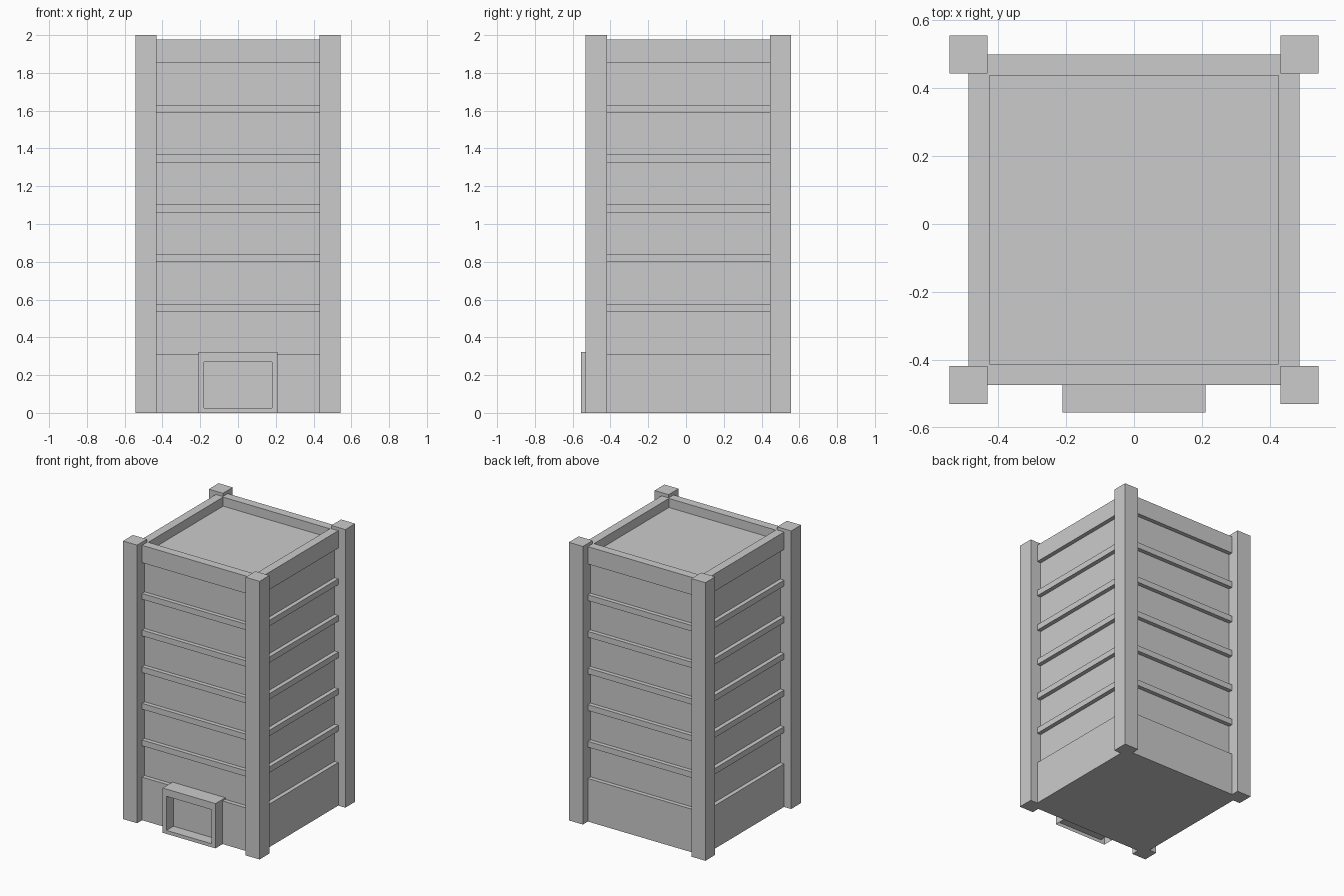
import bpy, bmesh

if "Cube" in bpy.data.objects:
    bpy.data.objects.remove(bpy.data.objects["Cube"])

YC = 0.0125          # tower centre, the doorway fills the rest of the depth
OUT, WALL, INNER = 0.487, 0.457, 0.425


def finish(name, bm):
    bmesh.ops.recalc_face_normals(bm, faces=bm.faces)
    mesh = bpy.data.meshes.new(name)
    bm.to_mesh(mesh)
    bm.free()
    obj = bpy.data.objects.new(name, mesh)
    bpy.context.collection.objects.link(obj)
    return obj


def box(bm, x0, x1, y0, y1, z0, z1):
    verts = bmesh.ops.create_cube(bm, size=1)["verts"]
    for v in verts:
        v.co.x = x1 if v.co.x > 0 else x0
        v.co.y = y1 if v.co.y > 0 else y0
        v.co.z = z1 if v.co.z > 0 else z0
    return verts


# Tower: stepped square profile with base, floor ledges, parapet and sunken roof
profile = [(OUT, 0), (OUT, 0.31), (WALL, 0.31)]
for i in range(5):
    z = 0.535 + i * 0.2635
    profile += [(WALL, z), (OUT, z), (OUT, z + 0.042), (WALL, z + 0.042)]
profile += [(WALL, 1.852), (OUT, 1.852), (OUT, 1.977), (INNER, 1.977), (INNER, 1.912)]

bm = bmesh.new()
rings = [[bm.verts.new((sx * r, YC + sy * r, z))
          for sx, sy in ((-1, -1), (1, -1), (1, 1), (-1, 1))] for r, z in profile]
for a, b in zip(rings, rings[1:]):
    for k in range(4):
        n = (k + 1) % 4
        bm.faces.new((a[k], a[n], b[n], b[k]))
bm.faces.new(rings[0])
bm.faces.new(rings[-1])
finish("tower_body", bm)

# Corner columns
for sx, side in ((-1, "left"), (1, "right")):
    for sy, end in ((-1, "front"), (1, "back")):
        bm = bmesh.new()
        cx, cy, h = sx * 0.4875, YC + sy * 0.4875, 0.056
        box(bm, cx - h, cx + h, cy - h, cy + h, 0, 2)
        finish(f"column_{end}_{side}", bm)

# Doorway: frame shell with a recessed panel, open underneath
bm = bmesh.new()
box(bm, -0.21, 0.21, -0.556, YC - WALL, 0, 0.322)
bm.normal_update()
front = min(bm.faces, key=lambda f: f.calc_center_median().y)
under = min(bm.faces, key=lambda f: f.calc_center_median().z)
bmesh.ops.inset_individual(bm, faces=[front], thickness=0.03)
for v in front.verts:
    v.co.x = 0.18 if v.co.x > 0 else -0.18
    v.co.z = 0.27 if v.co.z > 0.15 else 0.025
panel = bmesh.ops.extrude_discrete_faces(bm, faces=[front])["faces"][0]
for v in panel.verts:
    v.co.y = YC - OUT - 0.002
bmesh.ops.delete(bm, geom=[under], context='FACES_ONLY')
finish("doorway", bm)
